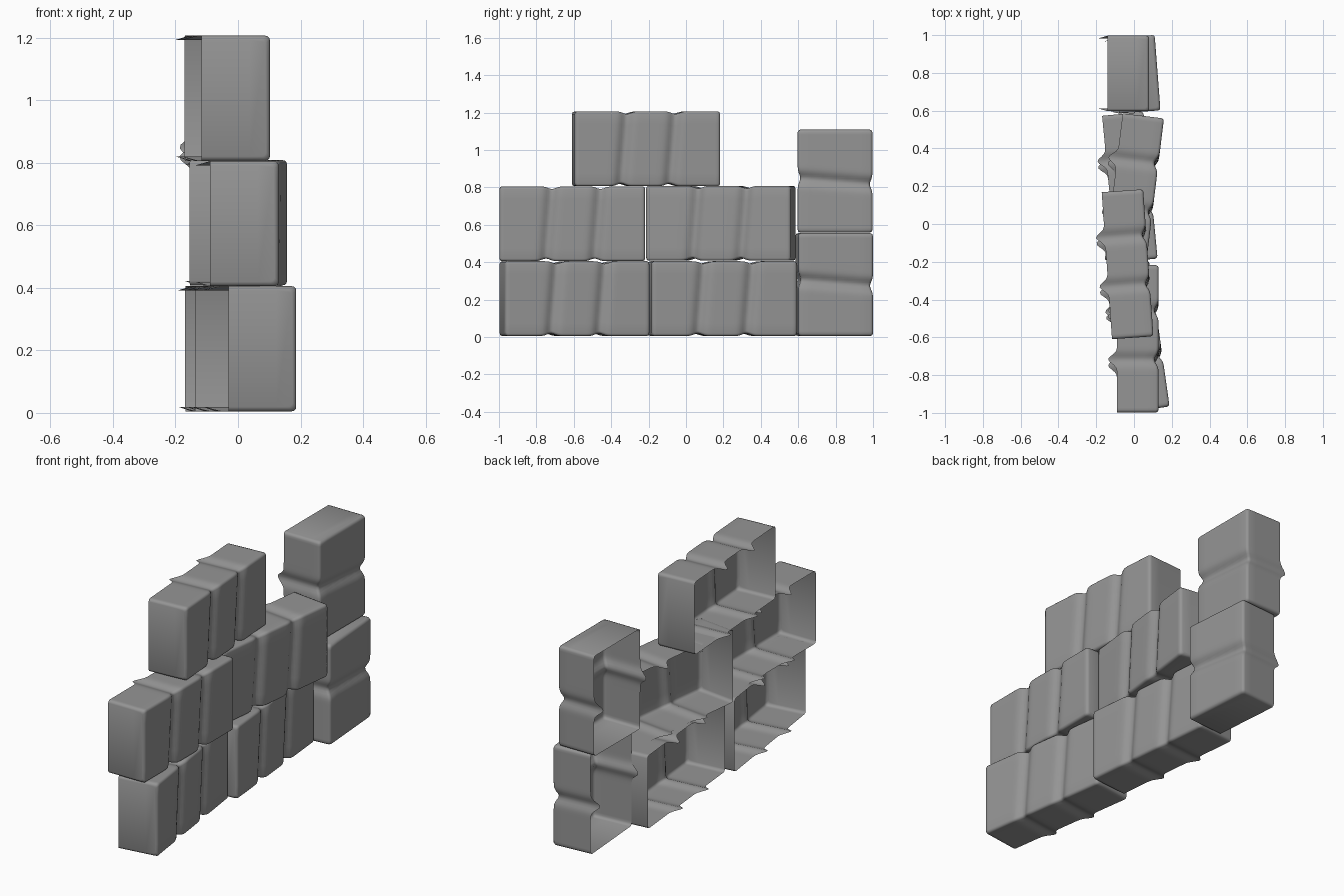
import bpy, bmesh
from math import radians, sin, cos, exp, pi

if "Cube" in bpy.data.objects:
    bpy.data.objects.remove(bpy.data.objects["Cube"])

grey = bpy.data.materials.new("plain grey")
grey.use_nodes = True
grey.diffuse_color = (0.3, 0.3, 0.3, 1)
grey.node_tree.nodes["Principled BSDF"].inputs["Base Color"].default_value = (0.3, 0.3, 0.3, 1)

WIDTH, HEIGHT, ROUND = 0.22, 0.4, 0.014


def section(inset):
    """U-shaped outline, open towards -x, with softly rounded corners."""
    x1, z1 = WIDTH / 2 - inset, HEIGHT / 2 - inset
    half = [(-WIDTH / 2 + (x1 + WIDTH / 2 - ROUND) * i / 5, z1) for i in range(6)]
    for i in range(1, 4):
        a = pi / 2 * (1 - i / 3)
        half.append((x1 - ROUND + ROUND * cos(a), z1 - ROUND + ROUND * sin(a)))
    half += [(x1, z1 * f) for f in (0.66, 0.33)]
    return half + [(x1, 0)] + [(x, -z) for x, z in reversed(half)]


def block(name, length, grooves, location, turn, upright=False):
    """Hollow block, pinched by grooves that flare out at its open side."""
    bm = bmesh.new()
    h, steps = length / 2, int(length / 0.013)
    stations = [(-h, ROUND), (-h + ROUND * 0.3, ROUND * 0.3)]
    stations += [(-h + ROUND + (length - 2 * ROUND) * i / steps, 0) for i in range(steps + 1)]
    stations += [(h - ROUND * 0.3, ROUND * 0.3), (h, ROUND)]
    rings = []
    for y, inset in stations:
        ring = []
        for x, z in section(inset):
            g = sum(exp(-((y - c - 0.08 * z) / 0.03) ** 2) for c in grooves)
            depth = 0.5 - x / WIDTH
            ring.append(bm.verts.new((x - g * (0.022 + 0.025 * depth), y, z * (1 - 0.07 * g))))
        rings.append(ring)
    for a, b in zip(rings, rings[1:]):
        for i in range(len(a) - 1):
            bm.faces.new((a[i], a[i + 1], b[i + 1], b[i]))
    bm.faces.new(rings[0])
    bm.faces.new(rings[-1][::-1])
    bmesh.ops.recalc_face_normals(bm, faces=bm.faces)
    bm.faces.ensure_lookup_table()
    # The closed front end must face away from the middle
    if bm.faces[-2].normal.y > 0:
        bmesh.ops.reverse_faces(bm, faces=bm.faces)
    mesh = bpy.data.meshes.new(name)
    bm.to_mesh(mesh)
    bm.free()
    mesh.materials.append(grey)
    ob = bpy.data.objects.new(name, mesh)
    bpy.context.collection.objects.link(ob)
    ob.location = location
    ob.rotation_euler = (pi / 2 if upright else 0, 0, radians(turn))
    bpy.ops.object.select_all(action='DESELECT')
    ob.select_set(True)
    bpy.context.view_layer.objects.active = ob
    bpy.ops.object.shade_smooth_by_angle(angle=radians(50))


# Lying blocks: name, centre, turn about the vertical
for name, place, turn in (
        ("bottom_front_block", (0.025, -0.595, 0.205), 8),
        ("bottom_back_block", (-0.022, 0.195, 0.205), 5.5),
        ("middle_front_block", (0.02, -0.608, 0.605), 0),
        ("middle_back_block", (0.002, 0.185, 0.608), -7),
        ("top_block", (-0.034, -0.213, 1.006), 4)):
    block(name, 0.78, (-0.125, 0.135), place, turn)

# Upright blocks at the back end
block("upright_lower_block", 0.55, (0.01,), (0.015, 0.793, 0.28), 4.4, True)
block("upright_upper_block", 0.55, (0.0,), (-0.03, 0.797, 0.833), 0, True)
